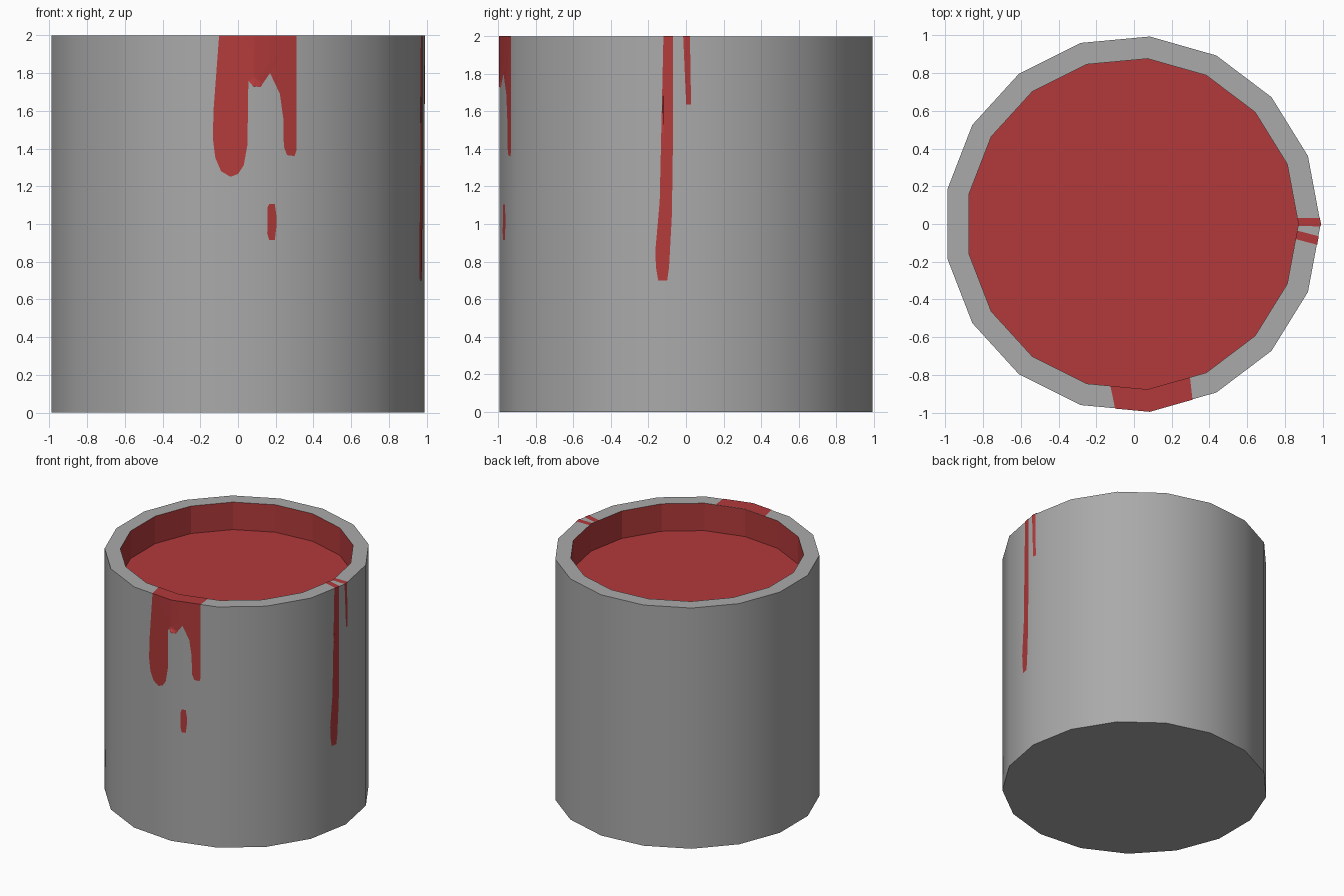
import bpy, bmesh, math

if "Cube" in bpy.data.objects:
    bpy.data.objects.remove(bpy.data.objects["Cube"])

N, OFF = 17, -0.0085            # sides, x shift that centres the odd polygon
R, R_IN, H, Z_PAINT = 0.998, 0.88, 1.998, 1.77
R_SKIN = 1.0                    # radius of the thin paint skin on the wall


def mat(name, col):
    m = bpy.data.materials.new(name)
    m.diffuse_color = (*col, 1)
    m.use_nodes = True
    m.node_tree.nodes["Principled BSDF"].inputs["Base Color"].default_value = m.diffuse_color
    return m


GREY = mat("grey_metal", (0.40, 0.40, 0.40))
RED = mat("red_paint", (0.45, 0.042, 0.043))


def ring(r):
    return [(r * math.cos(2 * math.pi * k / N) + OFF,
             r * math.sin(2 * math.pi * k / N)) for k in range(N)]


def on_wall(side, u, r):
    """Point on the polygon of radius r: side 0 = front (u is x), 1 = right (u is y)."""
    pts, best = ring(r), None
    for k in range(N):
        a, b = pts[k], pts[(k + 1) % N]
        if min(a[side], b[side]) <= u <= max(a[side], b[side]):
            t = (u - a[side]) / (b[side] - a[side])
            p = (a[0] + t * (b[0] - a[0]), a[1] + t * (b[1] - a[1]))
            if best is None or (p[1] < best[1] if side == 0 else p[0] > best[0]):
                best = p
    return best


def finish(bm, name, mats):
    me = bpy.data.meshes.new(name)
    bm.to_mesh(me)
    bm.free()
    for m in mats:
        me.materials.append(m)
    ob = bpy.data.objects.new(name, me)
    bpy.context.collection.objects.link(ob)
    return ob


# Bucket: smooth wall, flat rim and bottom, red inner wall
bm = bmesh.new()
loops = [[bm.verts.new((x, y, z)) for x, y in ring(r)]
         for r, z in ((R, 0), (R, H), (R_IN, H), (R_IN, Z_PAINT))]
bm.faces.new(loops[0][::-1])
for i in range(3):
    for k in range(N):
        j = (k + 1) % N
        f = bm.faces.new((loops[i][k], loops[i][j], loops[i + 1][j], loops[i + 1][k]))
        f.material_index = 1 if i == 2 else 0
        f.smooth = i == 0
for e in bm.edges:
    if len(e.link_faces) == 2 and e.calc_face_angle() > 0.6:
        e.smooth = False
finish(bm, "bucket", [GREY, RED])

# Paint surface
bm = bmesh.new()
bm.faces.new([bm.verts.new((x, y, Z_PAINT)) for x, y in ring(R_IN)])
finish(bm, "paint_surface", [RED])


def drip(name, side, outline):
    """Fill a flat (u, z) outline, cut it at the wall corners, wrap it on the wall."""
    bm = bmesh.new()
    bm.faces.new([bm.verts.new((u, 0, z)) for u, z in outline])
    bmesh.ops.triangulate(bm, faces=bm.faces[:])
    for p in ring(R_SKIN):
        if abs(p[side]) < 0.5:
            bmesh.ops.bisect_plane(bm, geom=bm.verts[:] + bm.edges[:] + bm.faces[:],
                                   plane_co=(p[side], 0, 0), plane_no=(1, 0, 0))
    for v in bm.verts:
        v.co.x, v.co.y = on_wall(side, v.co.x, R_SKIN)
    for f in bm.faces:
        f.normal_update()
        c = f.calc_center_median()
        if f.normal.x * c.x + f.normal.y * c.y < 0:
            f.normal_flip()
        f.smooth = True
    finish(bm, name, [RED])


def rim_streak(name, side, outer, inner):
    """Thin patch of paint across the rim, following the corners."""
    bm = bmesh.new()
    n = 12
    rows = []
    for (a, b), r in ((outer, R_SKIN), (inner, R_IN)):
        us = [a + (b - a) * i / n for i in range(n + 1)]
        # snap the nearest inner sample to any corner of the polygon
        for p in ring(r):
            if a < p[side] < b and (p[1] < 0 if side == 0 else p[0] > 0):
                i = min(range(1, n), key=lambda i: abs(us[i] - p[side]))
                us[i] = p[side]
        rows.append([bm.verts.new((*on_wall(side, u, r), 2.0)) for u in us])
    for i in range(n):
        f = bm.faces.new((rows[0][i], rows[0][i + 1], rows[1][i + 1], rows[1][i]))
        f.normal_update()
        if f.normal.z < 0:
            f.normal_flip()
    finish(bm, name, [RED])


# Front spill, drop, and the two right-hand runs
drip("front_drip", 0, [
    (-.10, 2), (-.115, 1.8), (-.13, 1.6), (-.133, 1.45), (-.12, 1.35), (-.09, 1.28),
    (-.04, 1.25), (0, 1.265), (.03, 1.31), (.05, 1.42), (.045, 1.55), (.03, 1.7),
    (.02, 1.83), (.035, 1.83), (.055, 1.76), (.08, 1.73), (.12, 1.725), (.135, 1.75),
    (.15, 1.81), (.17, 1.8), (.2, 1.78), (.222, 1.69), (.24, 1.56), (.243, 1.41),
    (.26, 1.365), (.30, 1.36), (.31, 1.39), (.31, 2)])
drip("front_drop", 0, [
    (.157, 1.09), (.165, 1.105), (.195, 1.105), (.203, 1.05), (.203, .98),
    (.195, .915), (.165, .915), (.155, .95), (.16, 1.02)])
drip("long_right_drip", 1, [
    (-.12, 2), (-.12, 1.7), (-.13, 1.53), (-.12, 1.38), (-.14, 1.12), (-.163, .86),
    (-.16, .77), (-.148, .70), (-.10, .70), (-.09, .77), (-.075, 1.05),
    (-.07, 1.4), (-.075, 1.6), (-.07, 2)])
drip("short_right_drip", 1, [
    (-.015, 2), (-.003, 1.85), (.001, 1.635), (.027, 1.635), (.021, 1.85), (.021, 2)])

# Paint running over the rim
rim_streak("front_rim_paint", 0, (-.10, .31), (-.125, .297))
rim_streak("right_rim_paint_long", 1, (-.11, -.065), (-.08, -.035))
rim_streak("right_rim_paint_short", 1, (-.013, .033), (-.01, .033))
